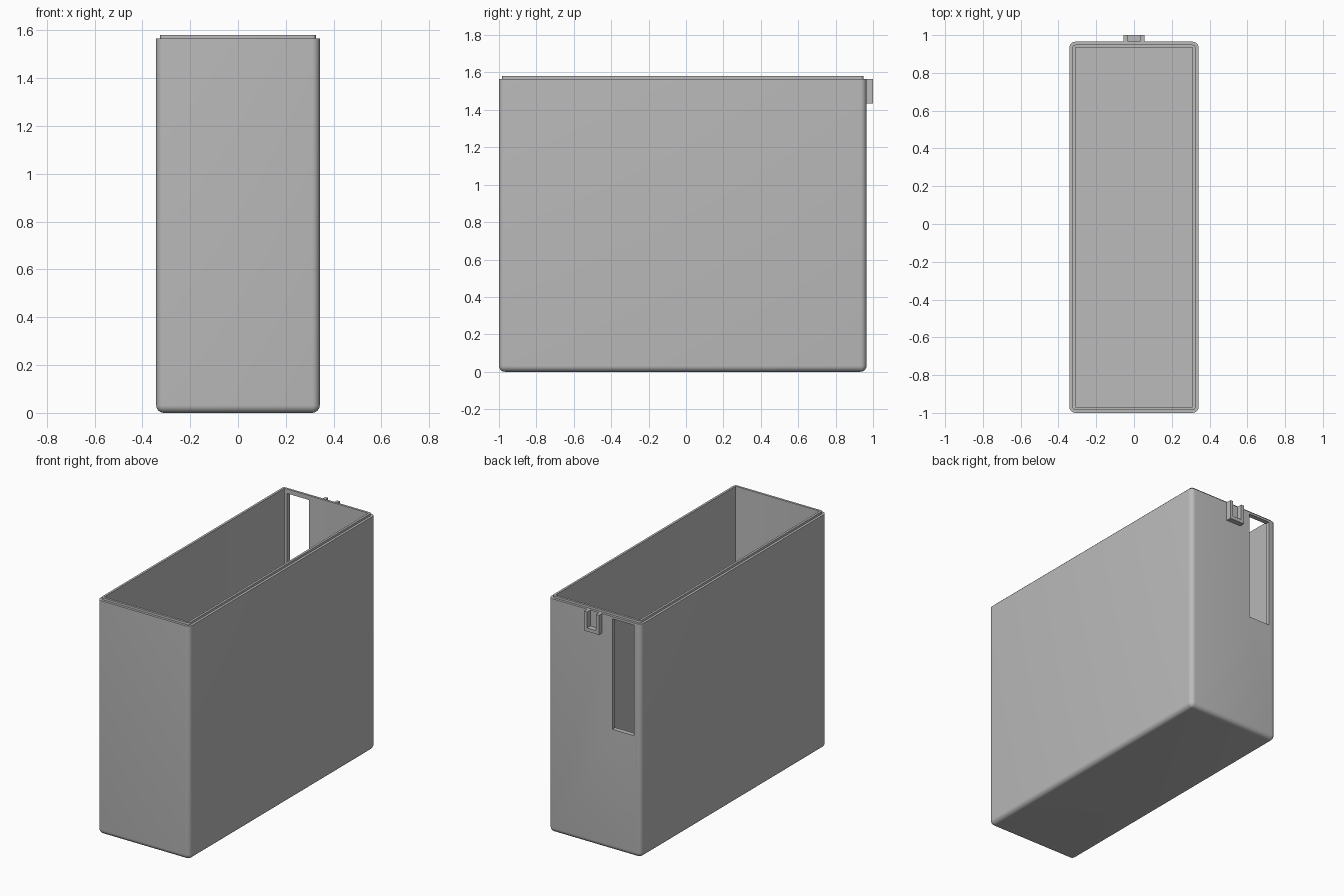
import bpy, bmesh
from math import sin, cos, pi, radians

if "Cube" in bpy.data.objects:
    bpy.data.objects.remove(bpy.data.objects["Cube"], do_unlink=True)

# Single plain grey plastic
grey = bpy.data.materials.new("grey_plastic")
grey.use_nodes = True
colour = (0.5, 0.5, 0.5, 1)
grey.diffuse_color = colour
grey.node_tree.nodes["Principled BSDF"].inputs["Base Color"].default_value = colour

# Overall sizes
HALF_X, FRONT, BACK = 0.342, -1.0, 0.965
SHOULDER, TOP, RADIUS, WALL = 1.565, 1.58, 0.032, 0.031
STEPS = 6


def finish(bm, name):
    bmesh.ops.recalc_face_normals(bm, faces=bm.faces)
    mesh = bpy.data.meshes.new(name)
    bm.to_mesh(mesh)
    bm.free()
    mesh.materials.append(grey)
    obj = bpy.data.objects.new(name, mesh)
    bpy.context.collection.objects.link(obj)
    return obj


def box(name, x0, x1, y0, y1, z0, z1):
    bm = bmesh.new()
    bmesh.ops.create_cube(bm, size=1)
    for v in bm.verts:
        v.co = (x1 if v.co.x > 0 else x0,
                y1 if v.co.y > 0 else y0,
                z1 if v.co.z > 0 else z0)
    return finish(bm, name)


def activate(obj):
    bpy.ops.object.select_all(action="DESELECT")
    obj.select_set(True)
    bpy.context.view_layer.objects.active = obj


def ring(bm, inset, z):
    """Rounded rectangle of vertices, drawn in from the outer wall."""
    r = max(RADIUS - inset, 0.003)
    cx = HALF_X - inset - r
    mid, cy = (FRONT + BACK) / 2, (BACK - FRONT) / 2 - inset - r
    verts = []
    for corner, (sx, sy) in enumerate(((1, 1), (-1, 1), (-1, -1), (1, -1))):
        for i in range(STEPS + 1):
            a = (corner + i / STEPS) * pi / 2
            verts.append(bm.verts.new((sx * cx + r * cos(a),
                                       mid + sy * cy + r * sin(a), z)))
    return verts


# Container: rounded base, outer wall, stepped rim, inner wall, floor
profile = [(RADIUS * (1 - sin(a)), RADIUS * (1 - cos(a)))
           for a in (i / STEPS * pi / 2 for i in range(STEPS + 1))]
profile += [(0, SHOULDER), (0.016, SHOULDER), (0.016, TOP), (WALL, TOP), (WALL, WALL)]
bm = bmesh.new()
rings = [ring(bm, inset, z) for inset, z in profile]
for low, high in zip(rings, rings[1:]):
    for i in range(len(low)):
        j = (i + 1) % len(low)
        bm.faces.new((low[i], low[j], high[j], high[i]))
bm.faces.new(rings[0])
bm.faces.new(rings[-1])
container = finish(bm, "container")

# Tall window through the back wall, close to one corner
cutter = box("window_cutter", -0.29, -0.13, 0.88, 1.05, 0.81, 1.55)
cutter.hide_render = True
cut = container.modifiers.new("window", "BOOLEAN")
cut.operation, cut.solver, cut.object = "DIFFERENCE", "EXACT", cutter
activate(container)
bpy.ops.object.modifier_apply(modifier=cut.name)
bpy.data.objects.remove(cutter, do_unlink=True)
activate(container)
bpy.ops.object.shade_smooth_by_angle(angle=radians(30))

# U-shaped catch on the back: two uprights joined by a lower bar
for side, name in ((-1, "catch_right_upright"), (1, "catch_left_upright")):
    x0, x1 = sorted((side * 0.033, side * 0.055))
    box(name, x0, x1, BACK - 0.005, 1.0, 1.435, SHOULDER)
box("catch_lower_bar", -0.033, 0.033, BACK - 0.005, 1.0, 1.435, 1.458)
